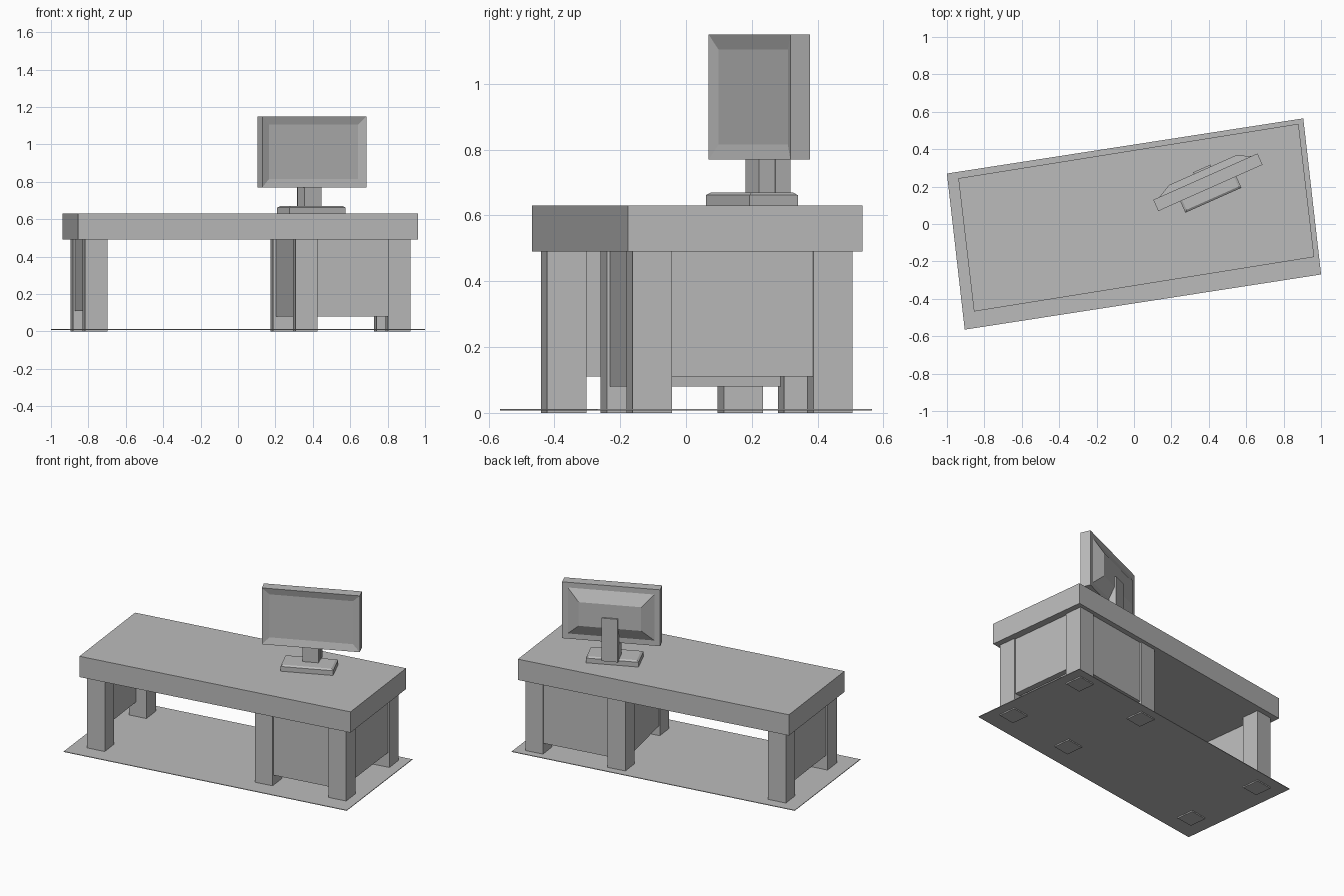
import bpy, bmesh, math
from mathutils import Matrix, Vector

if "Cube" in bpy.data.objects:
    bpy.data.objects.remove(bpy.data.objects["Cube"])

grey = bpy.data.materials.new("plain grey")
grey.use_nodes = True
tone = (0.5, 0.5, 0.5, 1)
grey.diffuse_color = tone
grey.node_tree.nodes["Principled BSDF"].inputs["Base Color"].default_value = tone
grey.node_tree.nodes["Principled BSDF"].inputs["Roughness"].default_value = 0.8


def box(name, centre, size, z0, z1, turn, side_turn=None, shape=None):
    """Upright box whose long and short sides may be turned separately (degrees)."""
    a = math.radians(turn)
    b = a if side_turn is None else math.radians(side_turn)
    u = Vector((math.cos(a), math.sin(a), 0)) * size[0]
    v = Vector((-math.sin(b), math.cos(b), 0)) * size[1]
    w = Vector((0, 0, z1 - z0))
    place = Matrix((u, v, w)).transposed().to_4x4()
    place.translation = (centre[0], centre[1], (z0 + z1) / 2)
    bm = bmesh.new()
    bmesh.ops.create_cube(bm, size=1)
    front, back, top = (next(f for f in bm.faces if f.normal.dot(d) > 0.9)
                        for d in (Vector((0, -1, 0)), Vector((0, 1, 0)), Vector((0, 0, 1))))
    bmesh.ops.transform(bm, matrix=place, verts=bm.verts)
    bm.normal_update()
    if shape:
        shape(bm, front, back, top)
    mesh = bpy.data.meshes.new(name)
    bm.to_mesh(mesh)
    bm.free()
    mesh.materials.append(grey)
    obj = bpy.data.objects.new(name, mesh)
    bpy.context.collection.objects.link(obj)
    return obj


def inset(bm, face, width, depth):
    bmesh.ops.inset_region(bm, faces=[face], thickness=width, depth=depth, use_even_offset=True)


# Floor sheet and table top
LONG, SHORT = 9.1, 6.7
box("floor_sheet", (0, 0), (1.928, 0.84), 0.008, 0.012, 8.8, 6.5)
box("table_top", (0.012, 0.034), (1.842, 0.717), 0.49, 0.63, LONG, SHORT)

# Legs
legs = {
    "front_right": (-0.765, -0.372), "back_right": (-0.83, 0.165),
    "front_middle": (0.36, -0.19), "back_middle": (0.24, 0.348),
    "front_left": (0.855, -0.112), "back_left": (0.793, 0.437),
}
for key, spot in legs.items():
    box(key + "_leg", spot, (0.12, 0.12), 0, 0.495, LONG, SHORT)


# Panels between the legs, set just inside the outer leg faces
def panel(name, start, end, shift, bottom):
    p, q = Vector(legs[start]), Vector(legs[end])
    run = q - p
    across = Vector((-run.y, run.x)).normalized()
    box(name, (p + q) / 2 + across * shift, (run.length - 0.1, 0.04), bottom, 0.495,
        math.degrees(math.atan2(run.y, run.x)))


panel("right_end_panel", "front_right", "back_right", 0.03, 0.11)
panel("left_end_panel", "front_left", "back_left", -0.03, 0.11)
panel("middle_panel", "front_middle", "back_middle", 0.03, 0.08)
panel("front_panel", "front_middle", "front_left", -0.03, 0.08)
panel("back_panel", "back_middle", "back_left", 0.03, 0.08)


# Monitor on its stand
def monitor_shape(bm, front, back, top):
    inset(bm, front, 0.045, -0.012)
    inset(bm, back, 0.035, 0)
    inset(bm, back, 0.075, 0.038)


def base_shape(bm, front, back, top):
    inset(bm, top, 0.012, 0.008)


MONITOR_TURN = 24
box("monitor", (0.395, 0.223), (0.61, 0.066), 0.77, 1.15, MONITOR_TURN, shape=monitor_shape)
box("monitor_base", (0.392, 0.2), (0.328, 0.16), 0.63, 0.662, MONITOR_TURN, shape=base_shape)
box("monitor_neck_lower", (0.382, 0.243), (0.1, 0.09), 0.66, 0.775, MONITOR_TURN)
box("monitor_neck_upper", (0.372, 0.274), (0.1, 0.05), 0.66, 0.95, MONITOR_TURN)
